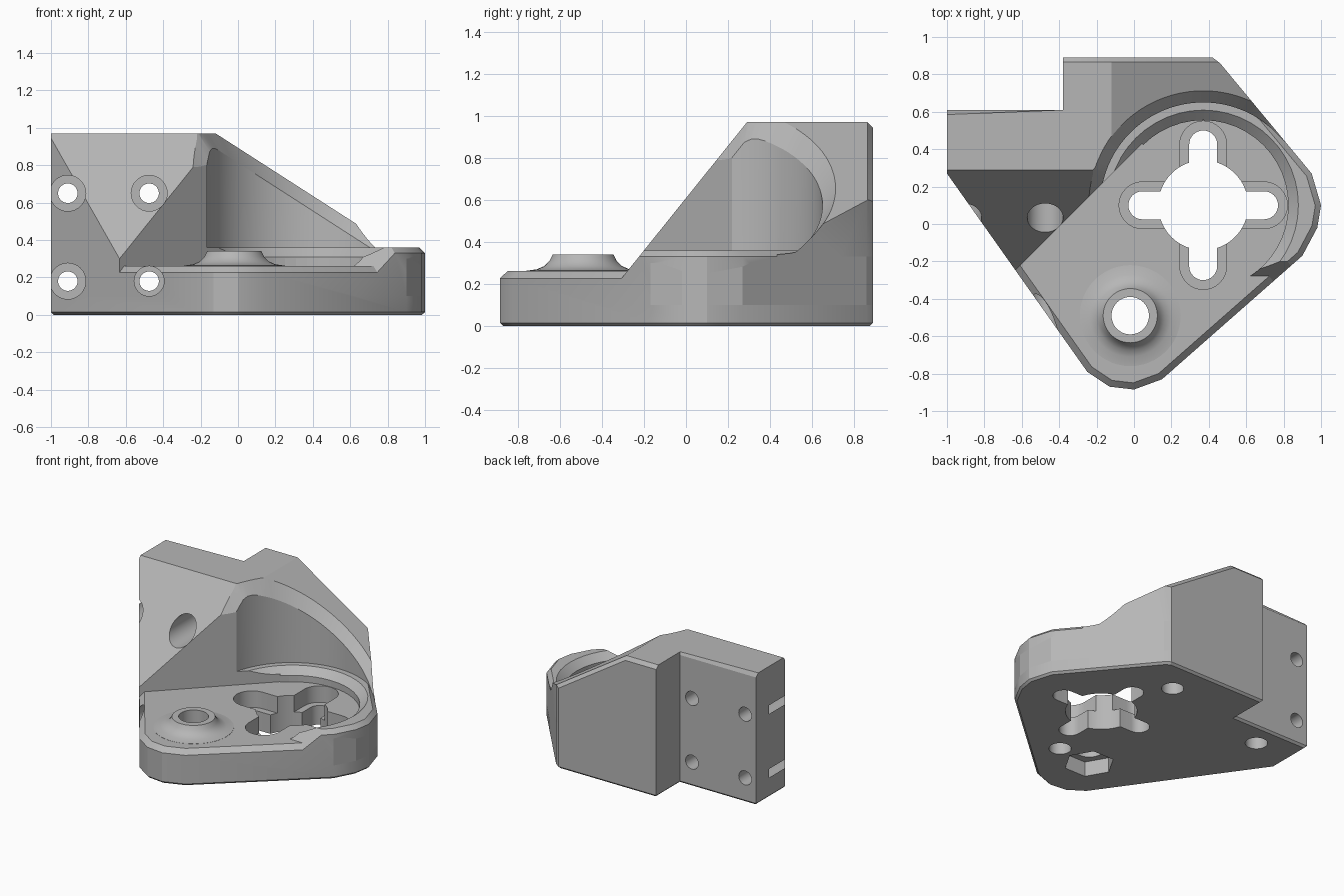
import bpy, bmesh, math
from mathutils import Vector

if "Cube" in bpy.data.objects:
    bpy.data.objects.remove(bpy.data.objects["Cube"], do_unlink=True)

grey = bpy.data.materials.new("plain grey")
grey.use_nodes = True
GREY = (0.47, 0.47, 0.47, 1)
grey.diffuse_color = GREY
grey.node_tree.nodes["Principled BSDF"].inputs["Base Color"].default_value = GREY

CX, CY = 0.37, 0.10          # large bore centre
FLOOR, RIM, TOP = 0.262, 0.36, 0.97
BOSS = (-0.02, -0.49)

OUTLINE = [(-1, 0.61), (-1, 0.27), (-0.25, -0.79), (-0.13, -0.87), (0, -0.885),
           (0.15, -0.83), (0.9, -0.17), (0.98, -0.02), (1, 0.1), (0.95, 0.27),
           (0.46, 0.86), (0.42, 0.89), (-0.38, 0.89), (-0.38, 0.61)]


def finish(name, bm):
    bmesh.ops.recalc_face_normals(bm, faces=bm.faces[:])
    mesh = bpy.data.meshes.new(name)
    bm.to_mesh(mesh)
    bm.free()
    ob = bpy.data.objects.new(name, mesh)
    bpy.context.collection.objects.link(ob)
    mesh.materials.append(grey)
    return ob


def loft(name, rings):
    """Closed solid through rings holding equal numbers of points."""
    bm = bmesh.new()
    loops = [[bm.verts.new(p) for p in ring] for ring in rings]
    for a, b in zip(loops, loops[1:]):
        for i in range(len(a)):
            j = (i + 1) % len(a)
            bm.faces.new((a[i], a[j], b[j], b[i]))
    bm.faces.new(loops[0])
    bm.faces.new(loops[-1])
    return finish(name, bm)


def prism(name, pts, z0, z1):
    return loft(name, [[(x, y, z) for x, y in pts] for z in (z0, z1)])


def circle(x, y, r, n=48):
    return [(x + r * math.cos(math.tau * i / n), y + r * math.sin(math.tau * i / n))
            for i in range(n)]


def turned(name, x, y, profile):
    """Vertical turned solid from (radius, height) pairs."""
    return loft(name, [[(px, py, z) for px, py in circle(x, y, r)] for r, z in profile])


def cylinder_y(name, x, z, r, y0, y1):
    return loft(name, [[(px, y, pz) for px, pz in circle(x, z, r, 32)] for y in (y0, y1)])


def slot(name, angle, reach, half, z0, z1):
    """Round-ended slot from the bore centre outward."""
    c = reach - half
    pts = [(0, -half)]
    for i in range(17):
        t = -math.pi / 2 + math.pi * i / 16
        pts.append((c + half * math.cos(t), half * math.sin(t)))
    pts.append((0, half))
    ca, sa = math.cos(angle), math.sin(angle)
    return prism(name, [(CX + x * ca - y * sa, CY + x * sa + y * ca) for x, y in pts], z0, z1)


def combine(ob, other, operation="DIFFERENCE", keep=False):
    mod = ob.modifiers.new("shape", "BOOLEAN")
    mod.operation = operation
    mod.solver = "EXACT"
    mod.object = other
    bpy.context.view_layer.objects.active = ob
    bpy.ops.object.modifier_apply(modifier=mod.name)
    if not keep:
        bpy.data.objects.remove(other, do_unlink=True)


def bevel_outline(name, z0, z1, top, bottom=0):
    """Outline plate with chamfered top and bottom edges."""
    ob = prism(name, OUTLINE, z0, z1)
    bm = bmesh.new()
    bm.from_mesh(ob.data)
    for z, width in ((z1, top), (z0, bottom)):
        if width:
            edges = [e for e in bm.edges if all(abs(v.co.z - z) < 1e-4 for v in e.verts)]
            bmesh.ops.bevel(bm, geom=edges, offset=width, segments=1, affect="EDGES")
    bm.to_mesh(ob.data)
    bm.free()
    return ob


def slice_off(ob, point, normal):
    bm = bmesh.new()
    bm.from_mesh(ob.data)
    cut = bmesh.ops.bisect_plane(bm, geom=bm.verts[:] + bm.edges[:] + bm.faces[:],
                                 plane_co=point, plane_no=normal, clear_outer=True)
    rim = [g for g in cut["geom_cut"] if isinstance(g, bmesh.types.BMEdge)]
    bmesh.ops.holes_fill(bm, edges=rim, sides=0)
    bmesh.ops.recalc_face_normals(bm, faces=bm.faces[:])
    bm.to_mesh(ob.data)
    bm.free()


# Sloped planes of the tall bracket
RIGHT_SLOPE, FRONT_SLOPE = 0.643, 1.245
right_plane = (Vector((-0.12, 0, TOP)), Vector((RIGHT_SLOPE, 0, 1)))
front_plane = (Vector((0, 0.29, TOP)), Vector((0, -FRONT_SLOPE, 1)))


def bracket_height(x, y):
    return min(TOP, TOP - RIGHT_SLOPE * (x + 0.12), TOP + FRONT_SLOPE * (y - 0.29))


# Base plate, raised rim and tall bracket
body = bevel_outline("mount_body", 0, FLOOR, 0.035, 0.015)
rim = bevel_outline("rim", 0.1, RIM, 0.03)
slice_off(rim, *front_plane)
bracket = prism("bracket", OUTLINE, 0.1, TOP)
slice_off(bracket, *right_plane)
slice_off(bracket, *front_plane)

# Chamfer along the upper back edges of the bracket
bm = bmesh.new()
bm.from_mesh(bracket.data)
bm.normal_update()
back = []
for e in bm.edges:
    if len(e.link_faces) == 2:
        up, side = sorted(e.link_faces, key=lambda f: -f.normal.z)
        if up.normal.z > 0.5 and abs(side.normal.z) < 0.1 and side.normal.y > 0.9:
            back.append(e)
bmesh.ops.bevel(bm, geom=back, offset=0.025, segments=1, affect="EDGES")
bm.to_mesh(bracket.data)
bm.free()

# Curved inner wall of the bracket, with a chamfered upper lip


def wall_ring(r, height):
    pts = []
    for i in range(49):
        a = math.radians(45 + 180 * i / 48)
        pts.append((CX + r * math.cos(a), CY + r * math.sin(a)))
    pts += [(x + 1.5, y - 1.5) for x, y in (pts[-1], pts[0])]
    return [(x, y, height(x, y)) for x, y in pts]


wall = loft("wall_cutter", [
    wall_ring(0.55, lambda x, y: 0.3),
    wall_ring(0.55, lambda x, y: max(0.34, bracket_height(x, y) - 0.08)),
    wall_ring(0.62, lambda x, y: max(0.40, bracket_height(x, y) + 0.01)),
    wall_ring(0.62, lambda x, y: 1.4)])
combine(bracket, wall)

# Low floor in front of the diagonal wall, and the round recess
floor = prism("floor_cutter", [(0.045, 0.43), (-1.0, -0.615), (-0.8, -1.3), (0.9, -1.3),
                               (0.9, -0.51), (0.46, -0.51), (0.35, -0.37)], 0.2, 1.5)
recess = turned("recess_cutter", CX, CY, [(0.455, 0.2), (0.455, 0.31), (0.51, 0.361), (0.51, 1.5)])
for part in (rim, bracket):
    combine(part, floor, keep=True)
    combine(part, recess, keep=True)
for helper in (floor, recess):
    bpy.data.objects.remove(helper, do_unlink=True)
combine(body, rim, "UNION")
combine(body, bracket, "UNION")

# Flared screw boss
boss = turned("boss", *BOSS, [(0.27, 0.15), (0.27, 0.263), (0.22, 0.27), (0.185, 0.285),
                              (0.16, 0.31), (0.145, 0.34)])
combine(body, boss, "UNION")
combine(body, prism("boss_hole", circle(*BOSS, 0.1), -0.5, 0.6))
combine(body, prism("nut_pocket", circle(*BOSS, 0.17, 6), -0.5, 0.11))

# Central bore with four stepped slots
combine(body, prism("bore", circle(CX, CY, 0.24, 64), -0.5, 0.6))
for k in range(4):
    angle = k * math.pi / 2
    combine(body, slot("slot", angle, 0.4, 0.075, -0.5, 0.6))
    combine(body, slot("slot_recess", angle, 0.45, 0.125, 0.14, 0.6))

# Blind holes in the underside
for x, y in ((0.2, 0.64), (-0.7, 0.44), (0.26, -0.46)):
    combine(body, prism("blind_hole", circle(x, y, 0.075, 32), -0.5, 0.14))

# Horizontal screw holes with deep counterbores
for x in (-0.91, -0.475):
    for z in (0.18, 0.65):
        r = 0.08 if x > -0.6 and z < 0.4 else 0.096
        combine(body, cylinder_y("screw_hole", x, z, 0.052, -1.5, 1.5))
        combine(body, cylinder_y("counterbore", x, z, r, -1.5, 0.46))

# Shading
bpy.ops.object.select_all(action="DESELECT")
body.select_set(True)
bpy.context.view_layer.objects.active = body
bpy.ops.object.shade_smooth_by_angle(angle=math.radians(25))
